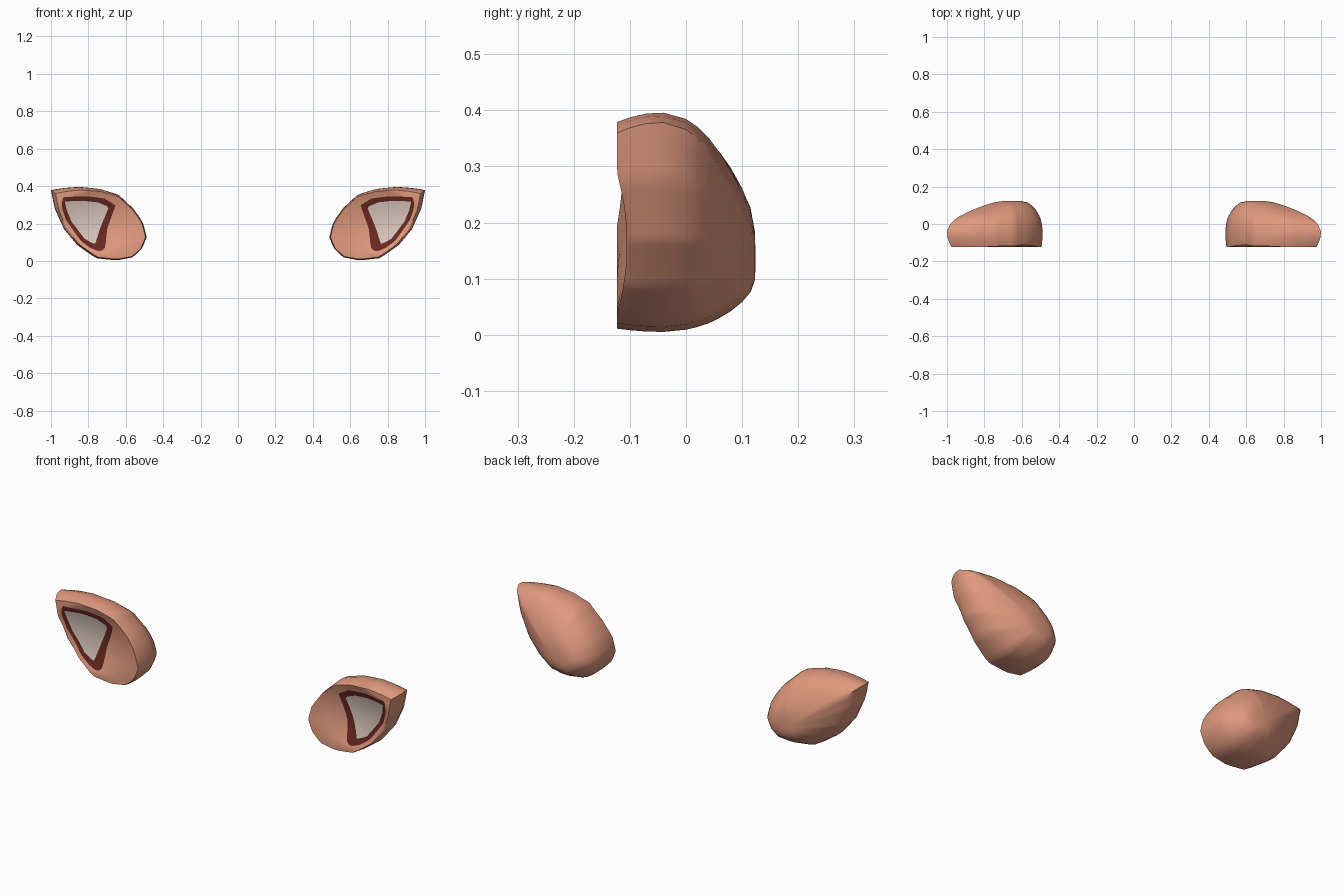
import bpy, bmesh, math
from mathutils import Vector

if "Cube" in bpy.data.objects:
    bpy.data.objects.remove(bpy.data.objects["Cube"])


def material(name, rgb):
    m = bpy.data.materials.new(name)
    m.use_nodes = True
    m.diffuse_color = (*rgb, 1)
    bsdf = m.node_tree.nodes["Principled BSDF"]
    bsdf.inputs["Base Color"].default_value = (*rgb, 1)
    bsdf.inputs["Roughness"].default_value = 0.8
    return m


MATERIALS = [material("salmon skin", (0.75, 0.32, 0.21)),
             material("dark red border", (0.14, 0.022, 0.015)),
             material("pale inner ear", (0.70, 0.57, 0.51))]

SIDES = 64
CENTRE = Vector((0.82, 0.23))   # centre of the pale patch
POLE = Vector((0.67, 0.13))     # rearmost point of the dome

# Outlines in x, z
SHELL = [(1, .38), (.98, .28), (.93, .17), (.86, .085), (.76, .015), (.65, .003),
         (.56, .02), (.51, .07), (.488, .13), (.51, .21), (.56, .28), (.64, .355),
         (.74, .385), (.85, .396), (.93, .39)]
BORDER = [(.938, .342), (.942, .29), (.92, .22), (.84, .107), (.79, .07), (.735, .048),
          (.71, .07), (.7, .17), (.655, .297), (.714, .334), (.8, .345)]
PATCH = [(.926, .318), (.915, .27), (.89, .21), (.82, .118), (.765, .088),
         (.735, .18), (.69, .288), (.75, .313), (.83, .322)]


def cross(a, b):
    return a.x * b.y - a.y * b.x


def resample(outline):
    """Points where evenly turned rays from CENTRE meet the outline."""
    pts = [Vector(p) for p in outline]
    result = []
    for i in range(SIDES):
        ang = math.tau * i / SIDES + 0.69
        ray = Vector((math.cos(ang), math.sin(ang)))
        best = 0
        for a, b in zip(pts, pts[1:] + pts[:1]):
            edge, start = b - a, a - CENTRE
            den = cross(ray, edge)
            if abs(den) > 1e-9:
                t, u = cross(start, edge) / den, cross(start, ray) / den
                if t > 0 and -1e-6 <= u <= 1 + 1e-6:
                    best = max(best, t)
        result.append(CENTRE + ray * best)
    return result


def shrink(points, s):
    """Shrink toward the dome pole, faster on the pointed side."""
    return [POLE + (p - POLE) * s ** (0.78 + 1.42 * (p.x - POLE.x)) for p in points]


def blend(a, b, t):
    return [p.lerp(q, t) for p, q in zip(a, b)]


def build_ear(name, side):
    shell, border, patch = resample(SHELL), resample(BORDER), resample(PATCH)
    rim = shrink(shell, 0.94)
    hub = Vector((0.75, 0.21))

    def bowl(p):
        # Shallow hollow that fades out at the rim
        d = p - hub
        q = min(1, (d.x / 0.24) ** 2 + (d.y / 0.17) ** 2)
        return -0.123 + 0.035 * (1 - q)

    # Rings from the back of the dome round the rim to the patch centre
    rings = []
    for y, s in [(.123, .14), (.115, .32), (.1, .47), (.08, .62), (.06, .74), (.04, .84),
                 (.02, .91), (0, .96), (-.04, 1), (-.07, .995), (-.1, .97)]:
        rings.append(([(p.x, y, p.y) for p in shrink(shell, s)], 0))
    front = [(rim, 0)]
    front += [(blend(rim, border, t), 0) for t in (.25, .5, .75, 1)]
    front += [(blend(border, patch, t), 1) for t in (.5, 1)]
    front += [(blend(patch, [CENTRE] * SIDES, t), 2) for t in (.25, .5, .75)]
    rings += [([(p.x, bowl(p), p.y) for p in pts], m) for pts, m in front]

    bm = bmesh.new()
    loops = [[bm.verts.new((side * x, y, z)) for x, y, z in pts] for pts, m in rings]
    for k in range(1, len(loops)):
        for i in range(SIDES):
            j = (i + 1) % SIDES
            f = bm.faces.new((loops[k - 1][i], loops[k - 1][j], loops[k][j], loops[k][i]))
            f.material_index = rings[k][1]
    # Close the back and the middle of the patch with fans
    ends = [(loops[0], (POLE.x, 0.124, POLE.y), 0),
            (loops[-1], (CENTRE.x, bowl(CENTRE), CENTRE.y), 2)]
    for loop, (x, y, z), mat in ends:
        tip = bm.verts.new((side * x, y, z))
        for i in range(SIDES):
            f = bm.faces.new((loop[i], loop[(i + 1) % SIDES], tip))
            f.material_index = mat
    bmesh.ops.recalc_face_normals(bm, faces=bm.faces)
    mesh = bpy.data.meshes.new(name)
    bm.to_mesh(mesh)
    bm.free()
    for m in MATERIALS:
        mesh.materials.append(m)
    ear = bpy.data.objects.new(name, mesh)
    bpy.context.collection.objects.link(ear)
    bpy.ops.object.select_all(action='DESELECT')
    ear.select_set(True)
    bpy.context.view_layer.objects.active = ear
    bpy.ops.object.shade_smooth_by_angle(angle=math.radians(60))


build_ear("left_ear", 1)
build_ear("right_ear", -1)
